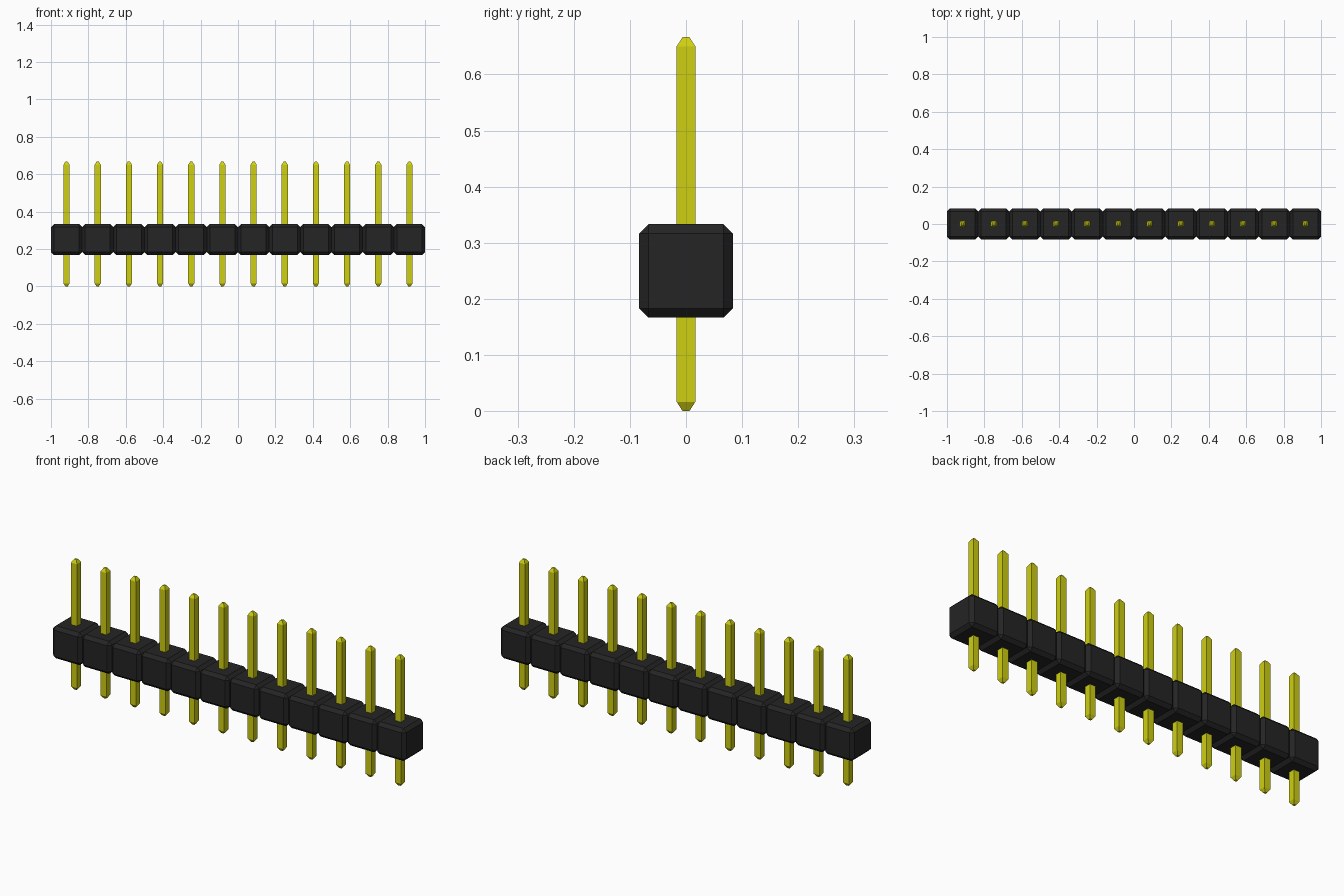
import bpy, bmesh
from mathutils import Matrix

cube = bpy.data.objects.get("Cube")
if cube:
    bpy.data.objects.remove(cube, do_unlink=True)

COUNT = 12
PITCH = 2 / COUNT
HALF_PIN = 0.0167
CHAMFER = 0.0165


def make_material(name, rgb):
    mat = bpy.data.materials.new(name)
    mat.use_nodes = True
    colour = (*rgb, 1)
    mat.diffuse_color = colour
    mat.node_tree.nodes["Principled BSDF"].inputs["Base Color"].default_value = colour
    return mat


def make_object(name, bm, mat, x):
    bmesh.ops.recalc_face_normals(bm, faces=bm.faces)
    mesh = bpy.data.meshes.new(name)
    bm.to_mesh(mesh)
    bm.free()
    mesh.materials.append(mat)
    obj = bpy.data.objects.new(name, mesh)
    obj.location.x = x
    bpy.context.collection.objects.link(obj)


def housing():
    # Cube with every edge chamfered
    bm = bmesh.new()
    bmesh.ops.create_cube(bm, size=PITCH, matrix=Matrix.Translation((0, 0, 0.25)))
    bmesh.ops.bevel(bm, geom=bm.edges[:], offset=CHAMFER, segments=1, affect='EDGES')
    return bm


def pin():
    # Square post with blunt tapered tips, lofted from (height, half width) rings
    bm = bmesh.new()
    rings = []
    for z, r in [(0, 0.006), (0.0167, HALF_PIN), (0.65, HALF_PIN), (0.6667, 0.006)]:
        rings.append([bm.verts.new((sx * r, sy * r, z))
                      for sx, sy in [(-1, -1), (1, -1), (1, 1), (-1, 1)]])
    for low, high in zip(rings, rings[1:]):
        for i in range(4):
            j = (i + 1) % 4
            bm.faces.new((low[i], low[j], high[j], high[i]))
    bm.faces.new(rings[0])
    bm.faces.new(rings[-1])
    return bm


black = make_material("black plastic", (0.018, 0.018, 0.018))
yellow = make_material("yellow metal", (0.62, 0.62, 0.006))

# Row of identical housing blocks, each with its pin
for n in range(COUNT):
    x = (n - (COUNT - 1) / 2) * PITCH
    make_object(f"housing_block_{n + 1}", housing(), black, x)
    make_object(f"pin_{n + 1}", pin(), yellow, x)
